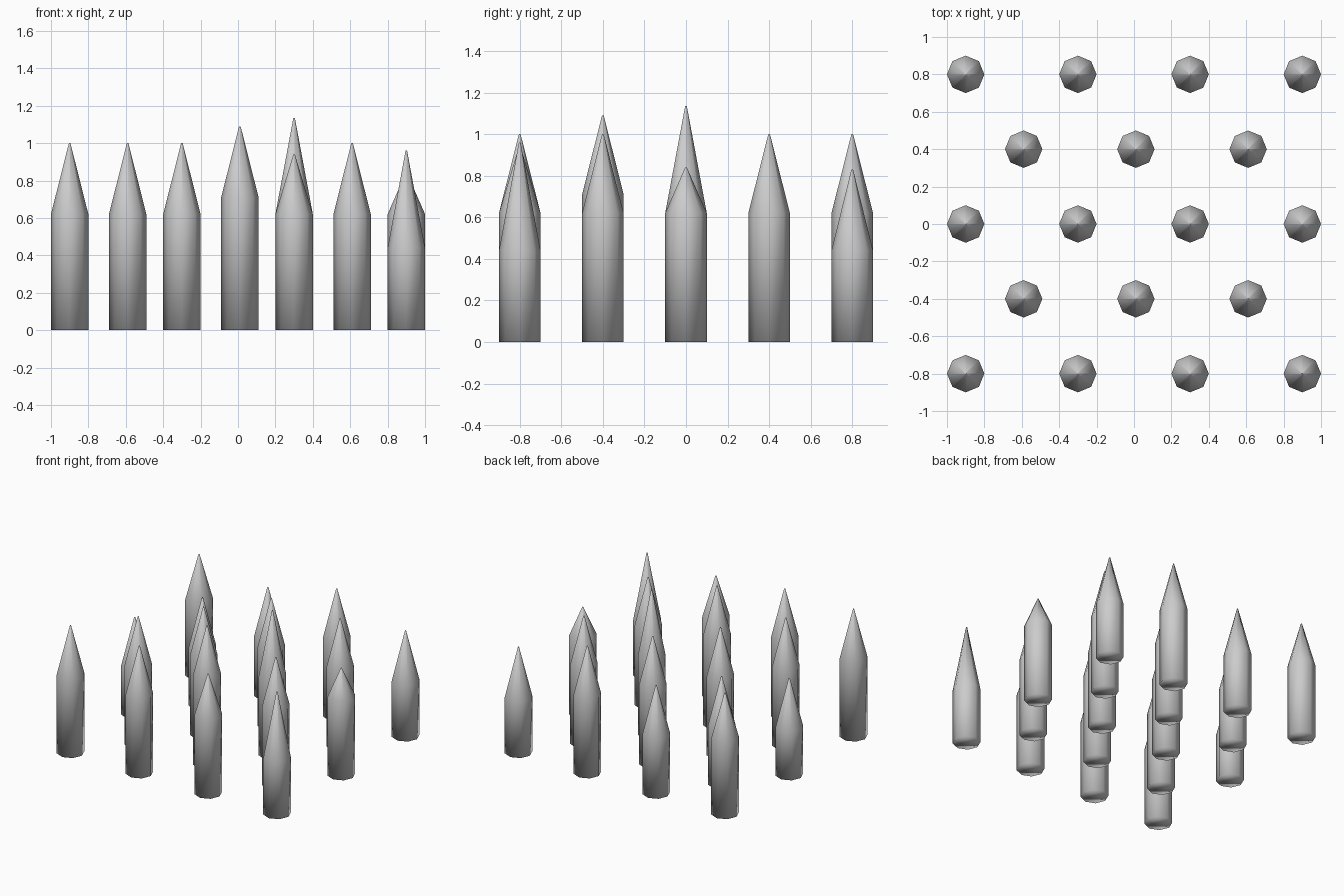
import bpy, bmesh
from math import cos, sin, pi

if "Cube" in bpy.data.objects:
    bpy.data.objects.remove(bpy.data.objects["Cube"])

SIDES, RADIUS = 8, 0.1


def spike(name, x, y, shoulder, tip):
    """Eight-sided post with a pointed top, smooth shaded."""
    bm = bmesh.new()
    rings = []
    for r, z in ((RADIUS, 0), (RADIUS, shoulder), (0.004, tip)):
        rings.append([bm.verts.new((r * cos(2 * pi * i / SIDES),
                                    r * sin(2 * pi * i / SIDES), z))
                      for i in range(SIDES)])
    for low, high in zip(rings, rings[1:]):
        for i in range(SIDES):
            j = (i + 1) % SIDES
            bm.faces.new((low[i], low[j], high[j], high[i]))
    bm.faces.new(rings[0][::-1])
    bm.faces.new(rings[-1])
    for f in bm.faces:
        f.smooth = True
    mesh = bpy.data.meshes.new(name)
    bm.to_mesh(mesh)
    bm.free()
    obj = bpy.data.objects.new(name, mesh)
    obj.location = (x, y, 0)
    bpy.context.collection.objects.link(obj)


# Staggered rows, front to back; each pair is (shoulder height, tip height)
N = (0.62, 1.0)
WIDE, NARROW = (-0.9, -0.3, 0.3, 0.9), (-0.59, 0.01, 0.61)
rows = [
    (-0.8, WIDE, (N, N, (0.62, 0.94), (0.44, 0.96))),
    (-0.4, NARROW, (N, (0.71, 1.09), N)),
    (0.0, WIDE, ((0.38, 0.76), N, (0.62, 1.135), (0.62, 0.84))),
    (0.4, NARROW, ((0.46, 0.845), N, N)),
    (0.8, WIDE, ((0.60, 0.95), (0.47, 0.85), N, (0.44, 0.83))),
]
for r, (y, xs, sizes) in enumerate(rows):
    for c, (x, (shoulder, tip)) in enumerate(zip(xs, sizes)):
        spike(f"spike_row{r + 1}_{c + 1}", x, y, shoulder, tip)
